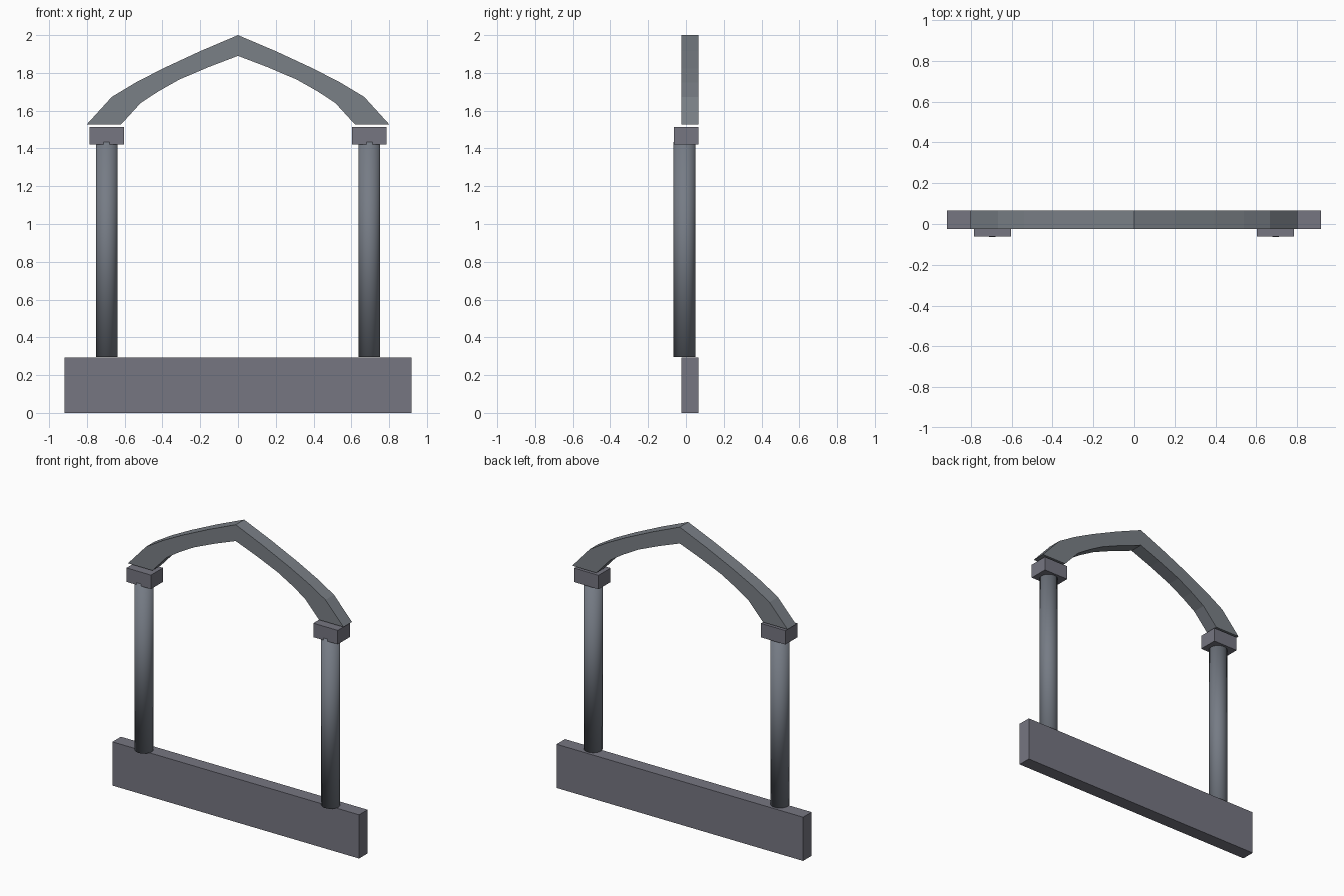
import bpy, bmesh

if "Cube" in bpy.data.objects:
    bpy.data.objects.remove(bpy.data.objects["Cube"])

Y0, Y1 = -0.024, 0.066        # wall thickness shared by base and arch


def material(name, rgb):
    m = bpy.data.materials.new(name)
    m.diffuse_color = (*rgb, 1)
    m.use_nodes = True
    m.node_tree.nodes["Principled BSDF"].inputs["Base Color"].default_value = m.diffuse_color
    return m


stone = material("dark_stone", (0.18, 0.18, 0.22))
arch_stone = material("arch_stone", (0.195, 0.215, 0.24))
column_stone = material("column_stone", (0.18, 0.2, 0.235))


def box(name, x0, x1, y0, y1, z0, z1):
    bpy.ops.mesh.primitive_cube_add(
        size=1, location=((x0 + x1) / 2, (y0 + y1) / 2, (z0 + z1) / 2))
    ob = bpy.context.object
    ob.name = name
    ob.scale = (x1 - x0, y1 - y0, z1 - z0)
    bpy.ops.object.transform_apply(location=False, rotation=False, scale=True)
    ob.data.materials.append(stone)
    return ob


# Low base wall
box("base_wall", -0.918, 0.918, Y0, Y1, 0, 0.294)

# Round columns (smooth over the rims) with square capitals
for side, s in (("left", -1), ("right", 1)):
    bpy.ops.mesh.primitive_cylinder_add(
        vertices=32, radius=0.058, depth=1.14,
        location=(s * 0.695, -0.007, 0.295 + 0.57))
    col = bpy.context.object
    col.name = side + "_column"
    col.data.materials.append(column_stone)
    bpy.ops.object.shade_smooth()
    box(side + "_capital", s * 0.695 - 0.091, s * 0.695 + 0.091,
        -0.0625, 0.066, 1.42, 1.514)

# Pointed arch: matching outer and inner half profiles, foot to apex
outer = [(0.802, 1.526), (0.668, 1.673), (0.54, 1.75),
         (0.396, 1.824), (0.2, 1.915), (0, 2.0)]
inner = [(0.62, 1.526), (0.515, 1.641), (0.42, 1.703),
         (0.31, 1.765), (0.155, 1.831), (0, 1.89)]

bm = bmesh.new()
rings = []
for (xo, zo), (xi, zi) in zip(outer, inner):
    corners = [(xo, Y0, zo), (xo, Y1, zo), (xi, Y1, zi), (xi, Y0, zi)]
    rings.append([bm.verts.new(c) for c in corners])
for a, b in zip(rings, rings[1:]):
    for i in range(4):
        j = (i + 1) % 4
        bm.faces.new((a[i], a[j], b[j], b[i]))
bm.faces.new(rings[0])
bmesh.ops.recalc_face_normals(bm, faces=bm.faces)
# make sure the foot faces down
foot = min(bm.faces, key=lambda f: f.calc_center_median().z)
if foot.normal.z > 0:
    bmesh.ops.reverse_faces(bm, faces=bm.faces)
mesh = bpy.data.meshes.new("pointed_arch")
bm.to_mesh(mesh)
bm.free()
mesh.materials.append(arch_stone)
arch = bpy.data.objects.new("pointed_arch", mesh)
bpy.context.collection.objects.link(arch)
mirror = arch.modifiers.new("Mirror", 'MIRROR')
mirror.use_clip = True
